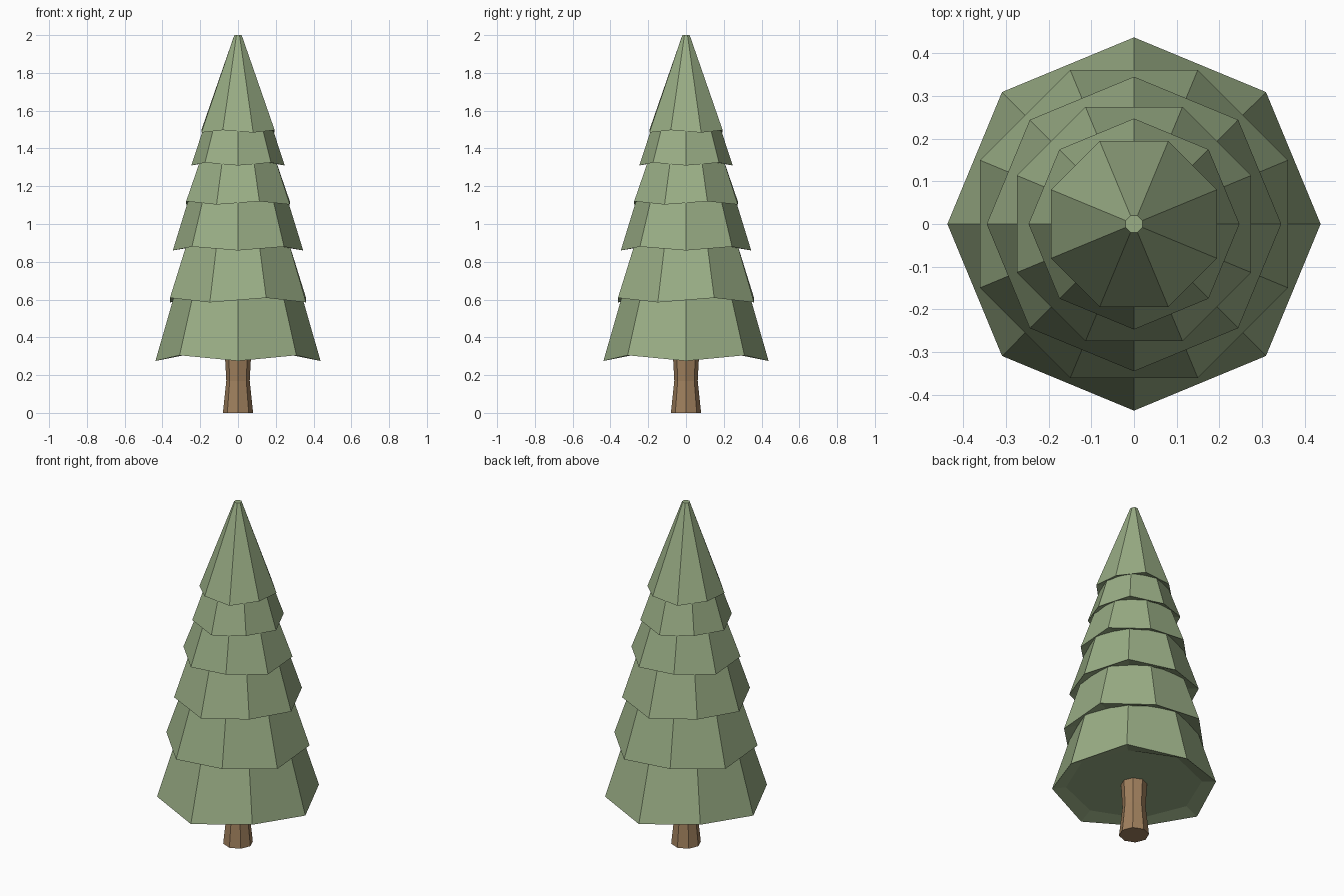
import bpy, bmesh
from math import cos, sin, pi

cube = bpy.data.objects.get("Cube")
if cube:
    bpy.data.objects.remove(cube, do_unlink=True)

SIDES = 8


def material(name, rgb):
    mat = bpy.data.materials.new(name)
    mat.use_nodes = True
    mat.diffuse_color = (*rgb, 1)
    mat.node_tree.nodes["Principled BSDF"].inputs["Base Color"].default_value = (*rgb, 1)
    return mat


def ring(bm, radius, z, turn=0.0, wave=0.0, phase=0):
    """Octagon of vertices; odd or even corners are lifted by wave."""
    verts = []
    for i in range(SIDES):
        a = (i + turn) * 2 * pi / SIDES
        lift = wave if (i + phase) % 2 else 0
        verts.append(bm.verts.new((radius * cos(a), radius * sin(a), z + lift)))
    return verts


def loft(name, mat, rings):
    """Join successive octagons into a closed, flat-shaded solid."""
    bm = bmesh.new()
    loops = [ring(bm, *r) for r in rings]
    for lower, upper in zip(loops, loops[1:]):
        for i in range(SIDES):
            j = (i + 1) % SIDES
            bm.faces.new((lower[i], lower[j], upper[j], upper[i]))
    bm.faces.new(loops[0][::-1])
    bm.faces.new(loops[-1])
    bmesh.ops.recalc_face_normals(bm, faces=bm.faces)
    mesh = bpy.data.meshes.new(name)
    bm.to_mesh(mesh)
    bm.free()
    mesh.materials.append(mat)
    obj = bpy.data.objects.new(name, mesh)
    bpy.context.collection.objects.link(obj)
    return obj


bark = material("bark brown", (0.35, 0.215, 0.11))
needles = material("needle green", (0.32, 0.42, 0.235))

# Trunk, waisted in the middle
loft("trunk", bark, [(0.08, 0), (0.062, 0.17), (0.07, 0.32)])

# Foliage tiers: rim radius, rim height, top radius, top height, rim wave, wave phase
tiers = [
    (0.437, 0.275, 0.338, 0.62, 0.03, 0),
    (0.39, 0.585, 0.295, 0.89, 0.024, 1),
    (0.345, 0.86, 0.262, 1.13, 0.02, 0),
    (0.297, 1.103, 0.217, 1.335, 0.017, 1),
    (0.247, 1.31, 0.185, 1.5, 0.015, 0),
    (0.21, 1.484, 0.021, 2.0, 0.013, 0),
]
for n, (rim, z, top, top_z, wave, phase) in enumerate(tiers):
    turn = 0.5 * (n % 2)
    loft(f"foliage_tier_{n + 1}", needles, [
        (rim * 0.83, z + wave * 1.2, turn),      # recessed underside
        (rim, z, turn, wave, phase),             # wavy rim
        (top, top_z, turn),
    ])
